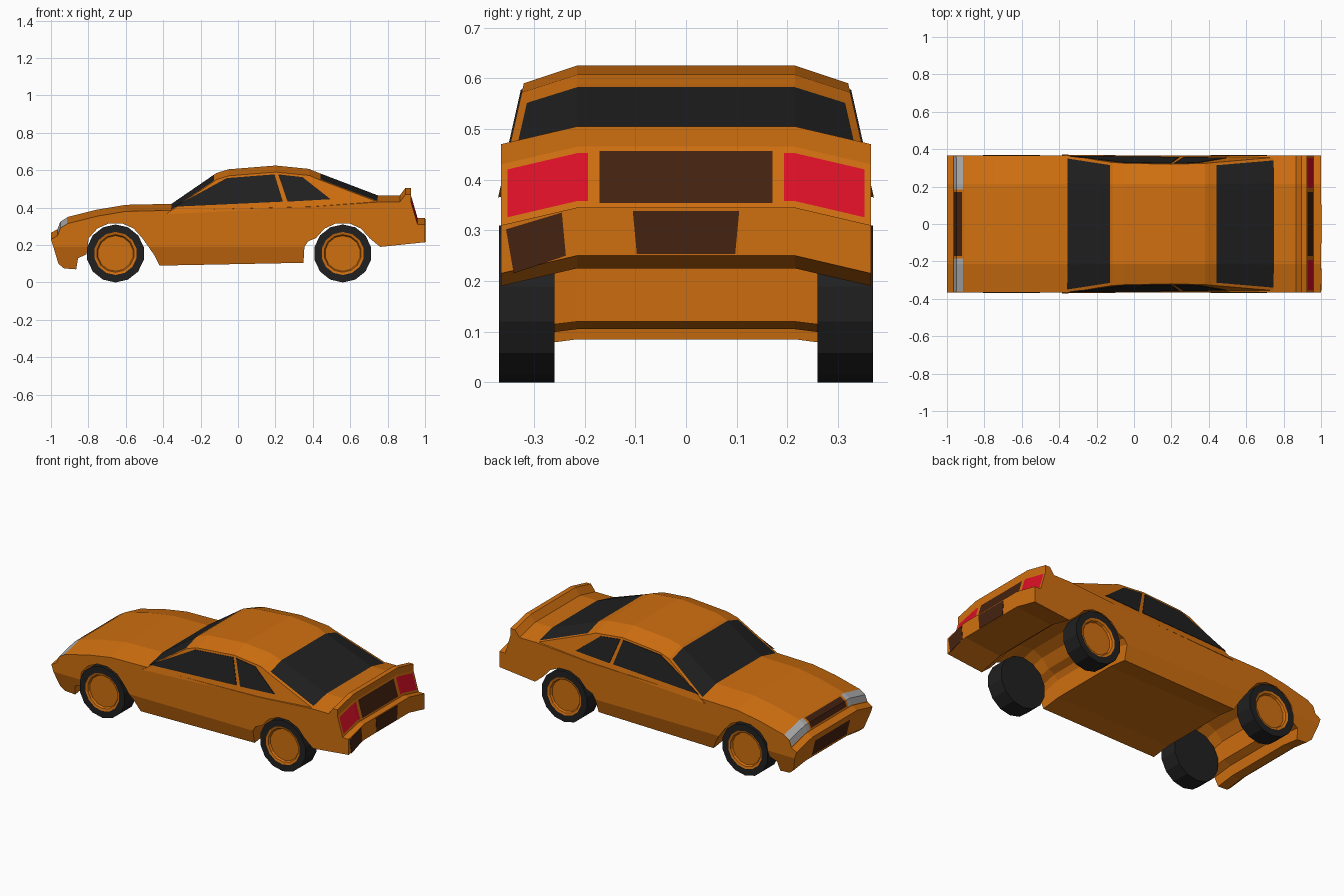
import bpy
import bmesh
import math
from mathutils import Vector

if "Cube" in bpy.data.objects:
    bpy.data.objects.remove(bpy.data.objects["Cube"], do_unlink=True)


def make_material(name, red, green, blue):
    material = bpy.data.materials.new(name)
    material.use_nodes = True
    colour = (red, green, blue, 1)
    material.diffuse_color = colour
    material.node_tree.nodes["Principled BSDF"].inputs["Base Color"].default_value = colour
    return material


MATERIALS = [
    make_material("orange paint", .63, .16, .005),
    make_material("black glass and rubber", .0145, .0145, .0145),
    make_material("dark brown trim", .058, .016, .005),
    make_material("red lamp", .72, .005, .02),
    make_material("grey lamp", .42, .42, .42),
]
ORANGE, BLACK, BROWN, RED, GREY = range(len(MATERIALS))


def finish(bm, name):
    bmesh.ops.recalc_face_normals(bm, faces=bm.faces)
    mesh = bpy.data.meshes.new(name)
    bm.to_mesh(mesh)
    bm.free()
    for material in MATERIALS:
        mesh.materials.append(material)
    obj = bpy.data.objects.new(name, mesh)
    bpy.context.collection.objects.link(obj)
    return obj


def side_y(z):
    """Half width of the leaning cabin side at height z."""
    return .365 - .225 * (z - .39)


STATIONS = [-1, -.215, -.18, .18, .215, 1]  # the outer two take the edge width


def sweep(profile, edge_width):
    """Sweep a side profile across the car, with the outer edges dropped."""
    bm = bmesh.new()
    rows = []
    for station in STATIONS:
        row = []
        for x, z in profile:
            if abs(station) == 1:
                point = (x, station * edge_width(z), z)
            else:
                point = (x, station, z + (.035 if z > .18 else .015))
            row.append(bm.verts.new(point))
        rows.append(row)
    strips = []
    count = len(profile)
    for first, second in zip(rows, rows[1:]):
        strips.append([bm.faces.new((first[i], first[(i + 1) % count],
                                     second[(i + 1) % count], second[i]))
                       for i in range(count)])
    caps = [bm.faces.new(rows[0]), bm.faces.new(rows[-1])]
    bmesh.ops.recalc_face_normals(bm, faces=bm.faces)
    return bm, strips, caps


def panel(bm, faces, material, border):
    """Inset a group of faces and colour the inside."""
    bmesh.ops.inset_region(bm, faces=faces, thickness=border, use_even_offset=True)
    for face in faces:
        face.material_index = material


def plate(name, points, offset, material):
    bm = bmesh.new()
    face = bm.faces.new([bm.verts.new(p) for p in points])
    made = bmesh.ops.extrude_face_region(bm, geom=[face])["geom"]
    moved = [v for v in made if isinstance(v, bmesh.types.BMVert)]
    bmesh.ops.translate(bm, verts=moved, vec=Vector(offset))
    for face in bm.faces:
        face.material_index = material
    return finish(bm, name)


# Lower body, with both wheel arches in its side profile
AXLES = {"front": -.655, "rear": .56}
AXLE_Z = .155


def arch(axle):
    angles = [math.radians(30 + 24 * i) for i in range(6)]
    return [(axle + .165 * math.cos(a), AXLE_Z + .165 * math.sin(a)) for a in angles]


nose = [(-1, .23), (-.965, .25), (-.95, .29), (-.91, .315)]
top = [(-.75, .355), (-.6, .38), (-.37, .385), (.4, .405), (.75, .43), (.865, .43)]
tail = [(.895, .47), (.925, .47), (.925, .43), (.96, .31), (1, .31), (1, .215), (.76, .19)]
sill = [(.375, .22), (.355, .19), (.35, .105), (-.42, .09), (-.45, .15)]
chin = [(-.81, .15), (-.855, .13), (-.865, .07), (-.93, .075), (-.96, .1), (-.99, .2)]
profile = nose + top + tail + arch(AXLES["rear"]) + sill + arch(AXLES["front"]) + chin

body, strips, caps = sweep(profile, lambda z: .365)
lamp_top = profile.index(nose[1])
tail_panel = profile.index(tail[2])
intake = profile.index(chin[-2])
for pair in (strips[:2], strips[3:]):
    panel(body, [s[i] for s in pair for i in (lamp_top, lamp_top + 1)], GREY, .004)
    panel(body, [s[tail_panel] for s in pair], RED, .013)
panel(body, [strips[2][lamp_top], strips[2][lamp_top + 1]], BROWN, .01)
panel(body, [strips[2][tail_panel]], BROWN, .009)
panel(body, [strips[2][intake]], BROWN, .012)

# Tuck the sides in under a crease
CREASE = .19
flat = bmesh.ops.triangulate(body, faces=caps)["faces"]
geometry = set(flat)
for face in flat:
    geometry.update(face.edges)
    geometry.update(face.verts)
bmesh.ops.bisect_plane(body, geom=list(geometry), dist=.0001,
                       plane_co=(0, 0, CREASE), plane_no=(0, 0, 1))
for vert in body.verts:
    if abs(vert.co.y) > .364 and vert.co.z < CREASE:
        vert.co.y -= math.copysign(.3 * (CREASE - vert.co.z), vert.co.y)
finish(body, "lower_body")

# Cabin with windscreen and rear glass
roofline = [(-.385, .365), (-.115, .55), (-.05, .57), (.2, .59),
            (.38, .572), (.425, .553), (.775, .42)]
cabin, strips, caps = sweep(roofline, side_y)
for segment in (0, 5):
    panel(cabin, [s[segment] for s in strips], BLACK, .016)
finish(cabin, "cabin")

# Side windows
WINDOWS = {
    "door_window": [(-.34, .405), (-.06, .558), (.195, .578), (.24, .432)],
    "quarter_window": [(.215, .578), (.345, .563), (.495, .445), (.265, .432)],
}
for side, sign in (("left", 1), ("right", -1)):
    for name, outline in WINDOWS.items():
        points = [(x, sign * (side_y(z) - .002), z) for x, z in outline]
        plate(side + "_" + name, points, (0, sign * .005, 0), BLACK)

# Rear bumper panels
plate("number_panel", [(.999, y, z) for y, z in
                       [(-.105, .338), (.105, .338), (.097, .253), (-.097, .253)]],
      (.003, 0, 0), BROWN)
plate("bumper_corner_panel", [(.999, y, z) for y, z in
                              [(-.355, .302), (-.245, .335), (-.237, .25), (-.34, .215)]],
      (.003, 0, 0), BROWN)


# Wheels: a faceted tyre with a stepped rim on the outer face
def wheel(name, x, sign):
    bm = bmesh.new()
    bmesh.ops.create_cone(bm, cap_ends=True, segments=14, radius1=AXLE_Z,
                          radius2=AXLE_Z, depth=.11)
    for face in bm.faces:
        face.material_index = BLACK
    cap = max(bm.faces, key=lambda f: f.calc_center_median().z)
    for border, depth, material in ((.04, 0, ORANGE), (.014, -.004, ORANGE),
                                    (.006, -.012, ORANGE)):
        bmesh.ops.inset_region(bm, faces=[cap], thickness=border, depth=depth)
        cap.material_index = material
        if depth:
            for edge in cap.edges:
                for face in edge.link_faces:
                    face.material_index = material
    obj = finish(bm, name)
    obj.location = (x, sign * .314, AXLE_Z)
    obj.rotation_euler = (-sign * math.pi / 2, 0, 0)


for end, axle in AXLES.items():
    wheel(end + "_left_wheel", axle, 1)
    wheel(end + "_right_wheel", axle, -1)
